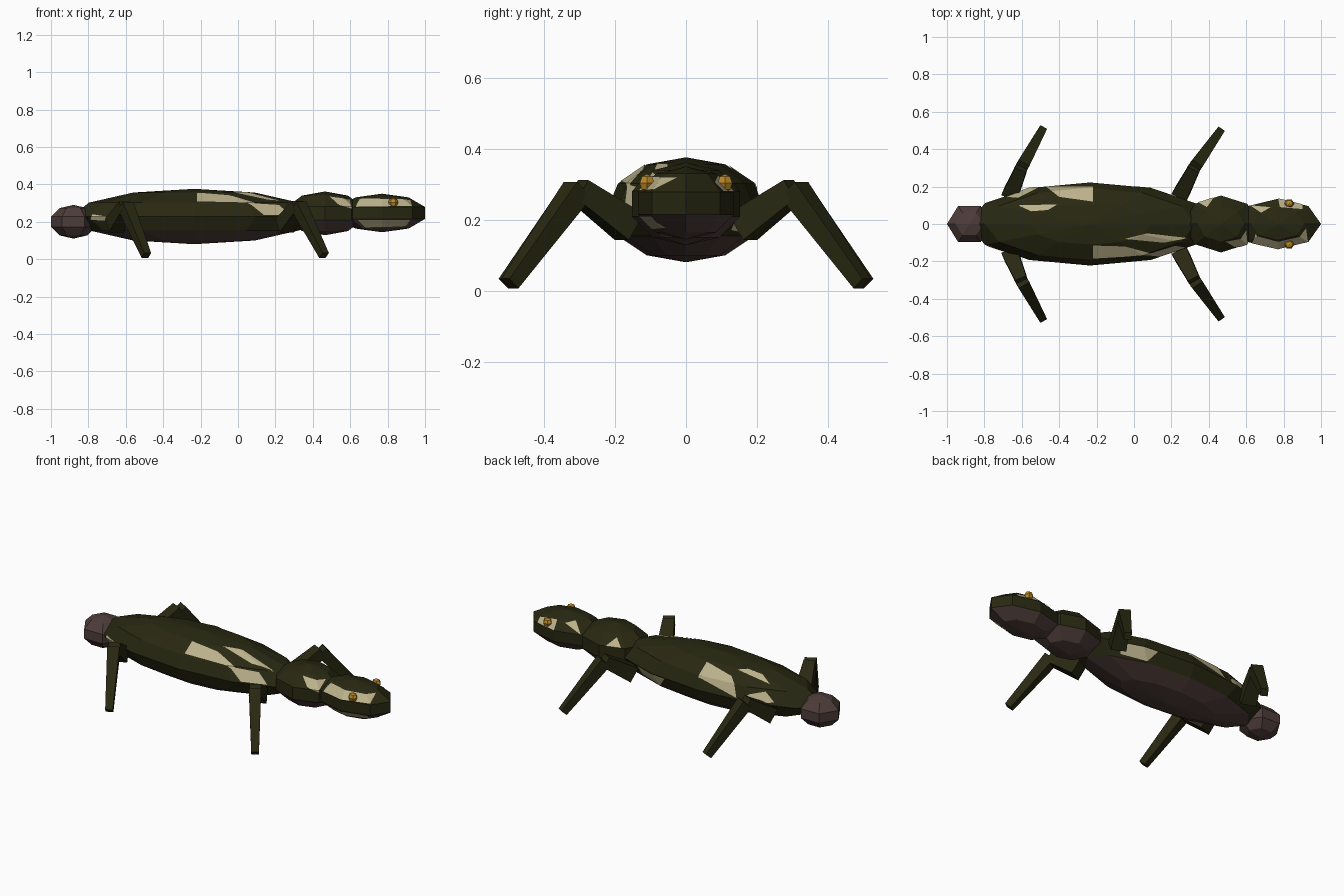
import bpy, bmesh, math
from mathutils import Vector, Matrix

if "Cube" in bpy.data.objects:
    bpy.data.objects.remove(bpy.data.objects["Cube"])


def material(name, rgb):
    m = bpy.data.materials.new(name)
    m.diffuse_color = (*rgb, 1)
    m.use_nodes = True
    m.node_tree.nodes["Principled BSDF"].inputs["Base Color"].default_value = m.diffuse_color
    return m


OLIVE = material("dark olive", (0.021, 0.021, 0.006))
BROWN = material("dull brown", (0.075, 0.046, 0.041))
CREAM = material("pale cream", (0.50, 0.44, 0.26))
GOLD = material("gold", (0.50, 0.25, 0.02))


def finish(bm, name, mats):
    me = bpy.data.meshes.new(name)
    bm.to_mesh(me)
    bm.free()
    for m in mats:
        me.materials.append(m)
    ob = bpy.data.objects.new(name, me)
    bpy.context.collection.objects.link(ob)
    return ob


def ball(center, radii, segs, rings, grow=0.0, belly=False):
    """Faceted ellipsoid with a corner pointing along +x."""
    bm = bmesh.new()
    bmesh.ops.create_uvsphere(bm, u_segments=segs, v_segments=rings, radius=1)
    bmesh.ops.rotate(bm, verts=bm.verts, matrix=Matrix.Rotation(math.pi / 2, 3, 'Z'))
    if belly:
        for f in bm.faces:
            f.material_index = int(f.calc_center_median().z < -0.4)
    for v in bm.verts:
        v.co = Vector(center) + Vector([c * (r + grow) for c, r in zip(v.co, radii)])
    bm.normal_update()
    return bm


# view name: (first axis, second axis, facing direction)
SIDES = {
    "top": (Vector((1, 0, 0)), Vector((0, 1, 0)), Vector((0, 0, 1))),
    "front": (Vector((1, 0, 0)), Vector((0, 0, 1)), Vector((0, -1, 0))),
    "back": (Vector((1, 0, 0)), Vector((0, 0, 1)), Vector((0, 1, 0))),
}


def patch(name, host, side, poly):
    """Thin skin patch: a slightly larger host trimmed to a convex outline."""
    u, w, facing = SIDES[side]
    bm = ball(*host, grow=0.003)
    bmesh.ops.delete(bm, geom=[f for f in bm.faces if f.normal.dot(facing) < 0.02],
                     context='FACES')
    pairs = list(zip(poly, poly[1:] + poly[:1]))
    turn = 1 if sum(a[0] * b[1] - b[0] * a[1] for a, b in pairs) > 0 else -1
    for a, b in pairs:
        out = (u * (b[1] - a[1]) - w * (b[0] - a[0])) * turn
        bmesh.ops.bisect_plane(bm, geom=bm.verts[:] + bm.edges[:] + bm.faces[:],
                               plane_co=u * a[0] + w * a[1],
                               plane_no=out.normalized(), clear_outer=True)
    finish(bm, name, [CREAM])


# Body masses
TORSO = ((-0.235, 0, 0.228), (0.65, 0.222, 0.148), 12, 6)
NECK = ((0.465, 0, 0.245), (0.21, 0.16, 0.117), 8, 5)
HEAD = ((0.77, 0, 0.247), (0.242, 0.142, 0.103), 8, 5)
TAIL = ((-0.88, 0, 0.2), (0.126, 0.118, 0.09), 6, 5)
for name, host in (("torso", TORSO), ("neck", NECK), ("head", HEAD)):
    finish(ball(*host, belly=True), name, [OLIVE, BROWN])
finish(ball(*TAIL), "tail_ball", [BROWN])

# Cream skin patches
PATCHES = [
    (TORSO, "top", [(-.62, .10), (-.55, .068), (-.46, .075), (-.41, .105)]),
    (TORSO, "top", [(-.47, .20), (-.22, .20), (-.22, .12), (-.40, .145)]),
    (TORSO, "top", [(-.68, .145), (-.52, .215), (-.52, .19), (-.62, .14)]),
    (TORSO, "top", [(-.22, -.115), (-.05, -.12), (.12, -.165), (-.22, -.185)]),
    (TORSO, "top", [(-.05, -.08), (.07, -.05), (.29, -.075), (.16, -.10)]),
    (TORSO, "front", [(.06, .30), (.22, .29), (.28, .235), (.14, .235)]),
    (TORSO, "front", [(-.78, .24), (-.68, .225), (-.70, .205), (-.79, .21)]),
    (TORSO, "back", [(0, .225), (.22, .225), (.20, .17), (.05, .16)]),
    (NECK, "top", [(.32, .13), (.44, .16), (.39, .09)]),
    (NECK, "front", [(.49, .335), (.60, .32), (.61, .27), (.54, .29)]),
    (HEAD, "top", [(.62, .10), (.73, .09), (.68, .06)]),
    (HEAD, "top", [(.77, .14), (.90, .13), (.90, .08), (.78, .09)]),
    (HEAD, "front", [(.63, .28), (.65, .325), (.92, .32), (.93, .285)]),
    (HEAD, "front", [(.64, .21), (.92, .21), (.90, .175), (.68, .17)]),
]
for i, (host, side, poly) in enumerate(PATCHES):
    patch(f"skin_patch_{i + 1}", host, side, poly)


def limb(name, a, b, ra, rb):
    """Tapered four-sided segment from a to b."""
    a, b = Vector(a), Vector(b)
    bm = bmesh.new()
    bmesh.ops.create_cone(bm, cap_ends=True, segments=4, radius1=ra, radius2=rb,
                          depth=(b - a).length)
    bmesh.ops.rotate(bm, verts=bm.verts, matrix=Matrix.Rotation(math.pi / 4, 3, 'Z'))
    rot = (b - a).to_track_quat('Z', 'Y').to_matrix().to_4x4()
    bm.transform(Matrix.Translation((a + b) / 2) @ rot)
    finish(bm, name, [OLIVE])


# Legs and eyes, mirrored left and right
LEGS = {
    "front": ((.25, .16, .18), (.325, .305, .285), (.46, .497, .02)),
    "rear": ((-.66, .16, .18), (-.60, .305, .285), (-.49, .505, .02)),
}
for s, tag in ((-1, "right"), (1, "left")):
    for end, pts in LEGS.items():
        hip, knee, foot = [(x, y * s, z) for x, y, z in pts]
        limb(f"{end}_{tag}_upper_leg", hip, knee, 0.062, 0.045)
        limb(f"{end}_{tag}_lower_leg", knee, foot, 0.047, 0.029)
    finish(ball((.83, .11 * s, .303), (.027, .024, .026), 6, 4), f"{tag}_eye", [GOLD])
